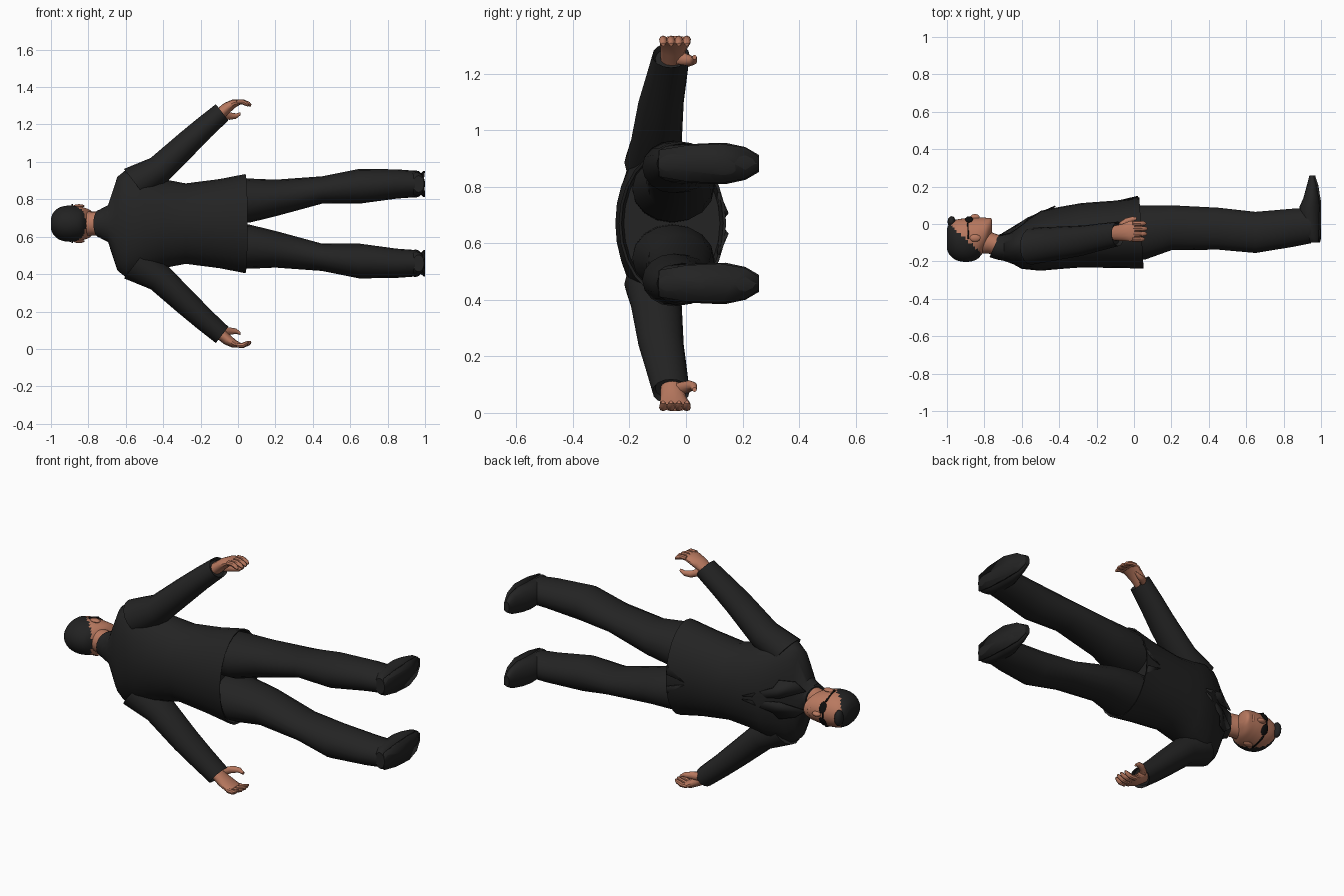
import bpy, bmesh, math
from mathutils import Vector, Matrix

MID = 0.67                      # height of the body's centre line
X, Y, Z = Vector((1, 0, 0)), Vector((0, 1, 0)), Vector((0, 0, 1))


def material(name, rgb):
    m = bpy.data.materials.new(name)
    m.diffuse_color = (*rgb, 1)
    return m


SUIT = material("suit black", (0.017, 0.017, 0.017))
SKIN = material("skin", (0.48, 0.19, 0.115))
HAIR = material("hair", (0.016, 0.016, 0.016))
GLASS = material("glasses black", (0.004, 0.004, 0.004))


def finish(name, bm, mats, angle=40):
    bmesh.ops.recalc_face_normals(bm, faces=bm.faces)
    me = bpy.data.meshes.new(name)
    bm.to_mesh(me)
    bm.free()
    for m in mats:
        me.materials.append(m)
    me.shade_smooth()
    me.set_sharp_from_angle(angle=math.radians(angle))
    ob = bpy.data.objects.new(name, me)
    bpy.context.collection.objects.link(ob)
    return ob


def spline(rows, sub):
    """Catmull-Rom refinement of the section list."""
    out = []
    for i in range(len(rows) - 1):
        p = [rows[max(i - 1, 0)], rows[i], rows[i + 1], rows[min(i + 2, len(rows) - 1)]]
        for k in range(sub):
            t = k / sub
            out.append([0.5 * (2 * b + (c - a) * t + (2 * a - 5 * b + 4 * c - d) * t * t
                               + (3 * b - a - 3 * c + d) * t ** 3) for a, b, c, d in zip(*p)])
    return out + [list(rows[-1])]


def loft(name, rows, mats, u=Z, v=Y, n=16, side=1, sub=1, rule=None, angle=40):
    """Skin ellipses; row = x, y, sideways offset, u radius, v radius, shear along x."""
    rows = [list(r) + [0] * (6 - len(r)) for r in rows]
    if sub > 1:
        rows = spline(rows, sub)
    bm = bmesh.new()
    rings = []
    for x, y, off, hu, hv, shear in rows:
        ring = []
        for i in range(n):
            a = 2 * math.pi * i / n
            p = Vector((x, y, off)) + u * hu * math.cos(a) + v * hv * math.sin(a)
            p.x += shear * (p.y - y)
            ring.append(bm.verts.new((p.x, p.y, MID + side * p.z)))
        rings.append(ring)
    for a, b in zip(rings, rings[1:]):
        for i in range(n):
            bm.faces.new((a[i], a[(i + 1) % n], b[(i + 1) % n], b[i]))
    bm.faces.new(rings[0])
    bm.faces.new(rings[-1])
    if rule:
        for f in bm.faces:
            f.material_index = rule(f.calc_center_median())
    return finish(name, bm, mats, angle)


def blob(name, loc, scale, mat, rot_x=0.0, side=1):
    bm = bmesh.new()
    bmesh.ops.create_uvsphere(bm, u_segments=12, v_segments=8, radius=1)
    bm.transform(Matrix.Translation((loc[0], loc[1], MID + side * loc[2]))
                 @ Matrix.Rotation(side * rot_x, 4, 'X') @ Matrix.Diagonal((*scale, 1)))
    return finish(name, bm, [mat])


def panel(name, pts, mat, side):
    bm = bmesh.new()
    bm.faces.new([bm.verts.new((x, y, MID + side * z)) for x, y, z in pts])
    ob = finish(name, bm, [mat])
    mod = ob.modifiers.new("thickness", 'SOLIDIFY')
    mod.thickness, mod.offset = 0.008, 0


# Jacket, with the inside of the hem recessed
loft("jacket", [
    (-0.735, -0.125, 0, 0.078, 0.064, -0.0), (-0.695, -0.125, 0, 0.098, 0.072),
    (-0.645, -0.125, 0, 0.25, 0.09), (-0.60, -0.12, 0, 0.287, 0.12),
    (-0.50, -0.09, 0, 0.268, 0.16), (-0.40, -0.075, 0, 0.238, 0.166),
    (-0.28, -0.06, 0, 0.215, 0.172), (-0.10, -0.055, 0, 0.238, 0.18),
    (0.04, -0.048, 0, 0.265, 0.19, -0.06), (0.035, -0.048, 0, 0.255, 0.18, -0.06),
    (-0.03, -0.05, 0, 0.24, 0.17)], [SUIT], n=24)

# Collar, higher at the nape than at the throat
loft("collar", [(-0.745, -0.115, 0, 0.073, 0.062, 0.45), (-0.70, -0.122, 0, 0.084, 0.07, 0.35),
                (-0.66, -0.125, 0, 0.13, 0.075)], [SUIT], n=20)

# Neck
loft("neck", [(-0.85, -0.085, 0, 0.068, 0.075), (-0.78, -0.098, 0, 0.064, 0.06),
              (-0.72, -0.115, 0, 0.066, 0.056), (-0.69, -0.12, 0, 0.066, 0.056)], [SKIN], n=20)


def scalp(p):
    return 1 if p.y < -0.035 - 0.9 * (p.x + 0.95) and p.x < -0.805 or p.x < -0.978 else 0


# Head, hair painted by a sloping hairline
loft("head", [
    (-1.0, -0.08, 0, 0.03, 0.055), (-0.985, -0.08, 0, 0.062, 0.086),
    (-0.95, -0.085, 0, 0.088, 0.108), (-0.90, -0.086, 0, 0.097, 0.117),
    (-0.85, -0.08, 0, 0.092, 0.114), (-0.82, -0.068, 0, 0.085, 0.102),
    (-0.79, -0.045, 0, 0.072, 0.078), (-0.767, -0.018, 0, 0.046, 0.05),
    (-0.758, -0.012, 0, 0.025, 0.03)], [SKIN, HAIR], n=36, sub=4, rule=scalp, angle=60)
blob("forelock", (-0.975, 0.012, 0), (0.022, 0.03, 0.045), HAIR)
blob("nose", (-0.85, 0.034, 0), (0.026, 0.02, 0.013), SKIN)
blob("mouth", (-0.80, 0.026, 0), (0.012, 0.01, 0.026), SKIN)
blob("glasses_bridge", (-0.888, 0.034, 0), (0.005, 0.005, 0.02), GLASS)

ARM_U = Vector((-0.61, 0, 0.79))
for s, tag in ((1, "left"), (-1, "right")):
    # Face details
    blob(f"{tag}_ear", (-0.85, -0.075, 0.094), (0.03, 0.02, 0.01), SKIN, side=s)
    blob(f"{tag}_lens", (-0.882, 0.025, 0.04), (0.021, 0.006, 0.032), GLASS, 0.5, s)
    panel(f"{tag}_temple", [(-0.892, 0.008, 0.07), (-0.885, 0.008, 0.07), (-0.882, -0.08, 0.1),
                            (-0.89, -0.08, 0.1)], GLASS, s)
    # Lapel and pointed front corner of the jacket
    panel(f"{tag}_lapel", [(-0.715, -0.06, 0.055), (-0.66, -0.045, 0.1), (-0.59, 0.005, 0.11),
                           (-0.57, 0.03, 0.07), (-0.42, 0.095, 0.01), (-0.60, 0.01, 0.012)], SUIT, s)
    panel(f"{tag}_jacket_corner", [(-0.08, 0.123, 0.005), (0.022, 0.147, 0.035),
                                   (0.03, 0.115, 0.11), (-0.04, 0.11, 0.1)], SUIT, s)
    # Sleeve
    loft(f"{tag}_sleeve", [
        (-0.55, -0.12, 0.215, 0.098, 0.098), (-0.42, -0.105, 0.29, 0.077, 0.09),
        (-0.27, -0.088, 0.43, 0.068, 0.08), (-0.18, -0.07, 0.513, 0.061, 0.073),
        (-0.085, -0.053, 0.595, 0.055, 0.066), (-0.10, -0.053, 0.582, 0.046, 0.056)],
        [SUIT], u=ARM_U, side=s)
    # Hand with four curled fingers and a thumb
    loft(f"{tag}_palm", [
        (-0.11, -0.05, 0.575, 0.034, 0.04), (-0.06, -0.045, 0.618, 0.03, 0.046),
        (-0.02, -0.038, 0.643, 0.022, 0.056), (0.008, -0.038, 0.65, 0.014, 0.052)],
        [SKIN], u=Vector((-0.4, 0, 0.92)), n=14, side=s)
    for i in range(4):
        y, r = -0.081 + 0.028 * i, 0.014
        reach = (0.0, 0.012, 0.014, 0.008)[i]
        loft(f"{tag}_finger_{i + 1}", [
            (-0.01, y, 0.65, r, r), (0.025, y, 0.651, r, r), (0.045 + reach, y, 0.64, 0.011, 0.012),
            (0.056 + reach, y, 0.632, 0.006, 0.007)], [SKIN], u=Vector((0.3, 0, 0.95)), n=8, side=s)
    loft(f"{tag}_thumb", [
        (-0.08, -0.02, 0.585, 0.024, 0.028), (-0.045, 0.012, 0.575, 0.02, 0.02),
        (-0.01, 0.026, 0.575, 0.014, 0.014), (0.014, 0.03, 0.588, 0.008, 0.008)],
        [SKIN], n=10, side=s)
    # Trouser leg
    loft(f"{tag}_trouser_leg", [
        (-0.05, -0.05, 0.12, 0.118, 0.14), (0.06, -0.045, 0.123, 0.118, 0.145),
        (0.20, -0.02, 0.137, 0.098, 0.12), (0.45, -0.025, 0.18, 0.073, 0.112),
        (0.65, -0.045, 0.2, 0.093, 0.11), (0.85, -0.02, 0.212, 0.078, 0.102),
        (0.945, -0.008, 0.212, 0.071, 0.095), (0.93, -0.008, 0.212, 0.062, 0.085)],
        [SUIT], side=s)
    # Shoe, running from heel to upturned toe
    loft(f"{tag}_shoe", [
        (0.965, -0.098, 0.212, 0.045, 0.03), (0.955, -0.07, 0.212, 0.062, 0.046),
        (0.942, 0.0, 0.212, 0.068, 0.058), (0.942, 0.09, 0.212, 0.072, 0.058),
        (0.951, 0.14, 0.212, 0.073, 0.045), (0.955, 0.21, 0.212, 0.058, 0.03),
        (0.953, 0.258, 0.212, 0.03, 0.016)], [SUIT], v=X, side=s)
    # Flat sole
    panel(f"{tag}_sole", [
        (0.99, -0.095, 0.165), (0.99, -0.095, 0.26), (0.996, 0.0, 0.276), (0.996, 0.12, 0.282),
        (0.98, 0.21, 0.268), (0.965, 0.258, 0.235), (0.965, 0.258, 0.19), (0.98, 0.21, 0.158),
        (0.996, 0.12, 0.142), (0.996, 0.0, 0.148)], SUIT, s)
